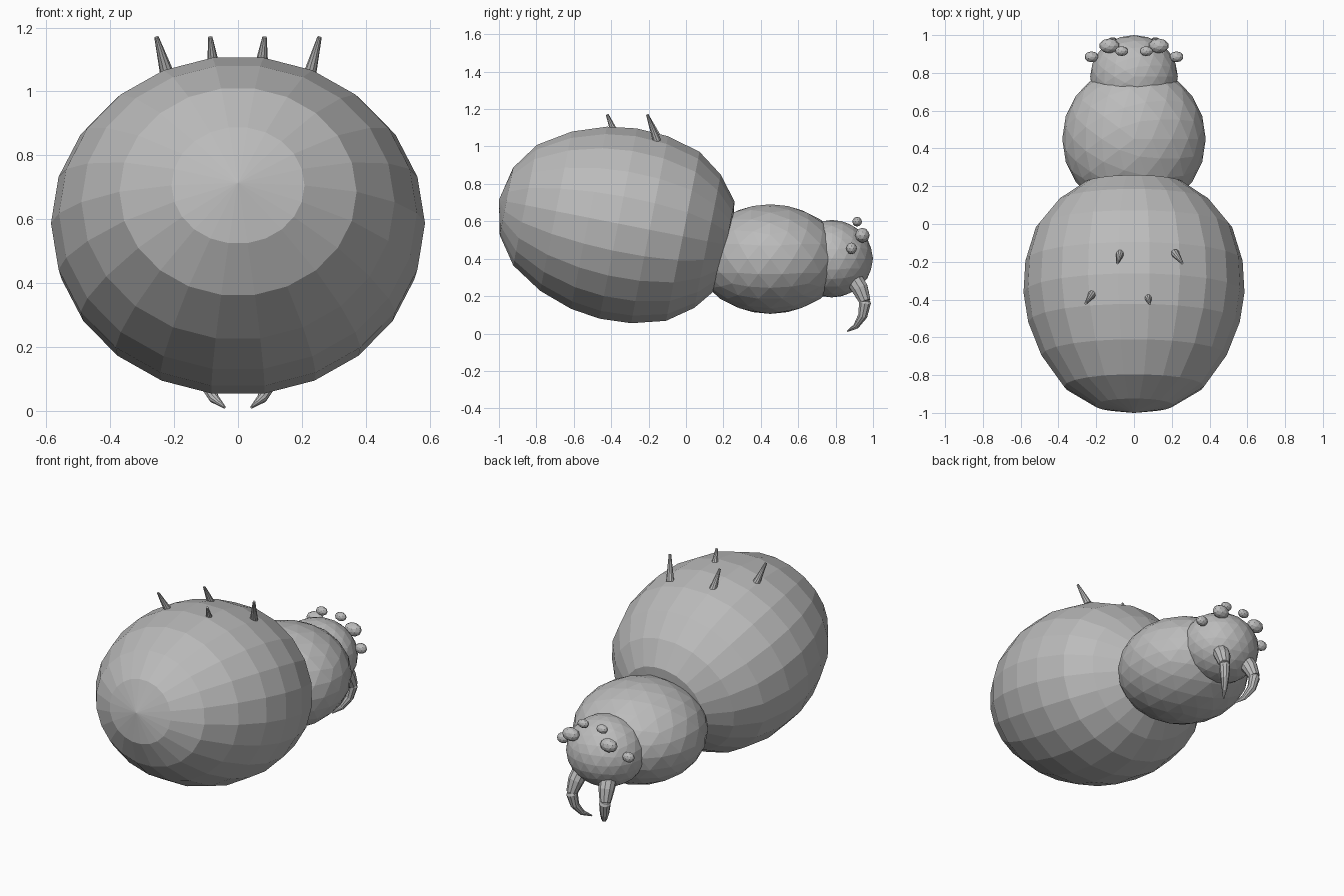
import bpy, bmesh
from math import sin, cos, pi, radians
from mathutils import Vector, Matrix

if "Cube" in bpy.data.objects:
    bpy.data.objects.remove(bpy.data.objects["Cube"], do_unlink=True)

grey = bpy.data.materials.new("body grey")
grey.use_nodes = True
colour = (0.5, 0.5, 0.5, 1)
grey.diffuse_color = colour
grey.node_tree.nodes["Principled BSDF"].inputs["Base Color"].default_value = colour


def finish(name, bm):
    bmesh.ops.recalc_face_normals(bm, faces=bm.faces)
    mesh = bpy.data.meshes.new(name)
    bm.to_mesh(mesh)
    bm.free()
    mesh.materials.append(grey)
    obj = bpy.data.objects.new(name, mesh)
    bpy.context.collection.objects.link(obj)
    return obj


def ball(name, centre, radii, detail):
    """Faceted ellipsoid."""
    bm = bmesh.new()
    shape = Matrix.Translation(centre) @ Matrix.Diagonal((*radii, 1))
    bmesh.ops.create_icosphere(bm, subdivisions=detail, radius=1, matrix=shape)
    return finish(name, bm)


def loft(name, stations, sides, squash=1.0):
    """Rings of given radius along a path; zero radius closes to a point."""
    bm = bmesh.new()
    points = [Vector(p) for p, r in stations]
    rings = []
    for i, (p, r) in enumerate(stations):
        along = points[min(i + 1, len(points) - 1)] - points[max(i - 1, 0)]
        along.normalize()
        across = (Vector((1, 0, 0)) - along * along.x).normalized()
        up = across.cross(along)
        rings.append([bm.verts.new(points[i] + r * (
            across * cos(2 * pi * k / sides) + up * squash * sin(2 * pi * k / sides)))
            for k in range(sides)])
    for a, b in zip(rings, rings[1:]):
        for k in range(sides):
            n = (k + 1) % sides
            bm.faces.new((a[k], a[n], b[n], b[k]))
    for ring, station in ((rings[0], stations[0]), (rings[-1], stations[-1])):
        if station[1] > 0:
            bm.faces.new(ring)
    bmesh.ops.remove_doubles(bm, verts=bm.verts, dist=0.0001)
    return finish(name, bm)


# Abdomen: tilted, slightly flattened egg
tilt = radians(11.2)
axis = Vector((0, cos(tilt), -sin(tilt)))
middle = Vector((0, -0.3625, 0.588))
profile = [(-0.65, 0), (-0.609, 0.208), (-0.507, 0.371), (-0.339, 0.49),
           (-0.16, 0.56), (0, 0.585), (0.171, 0.575), (0.352, 0.52),
           (0.487, 0.41), (0.587, 0.267), (0.62, 0)]
loft("abdomen", [(middle + axis * t, r) for t, r in profile], 22, 0.895)

# Thorax and head
ball("thorax", (0, 0.45, 0.398), (0.38, 0.39, 0.293), 3)
ball("head", (0, 0.78, 0.4), (0.232, 0.22, 0.207), 3)

for side, s in (("left", 1), ("right", -1)):
    # Eyes
    ball(side + "_upper_eye", (s * 0.065, 0.915, 0.598), (0.036, 0.026, 0.026), 2)
    ball(side + "_main_eye", (s * 0.13, 0.943, 0.525), (0.054, 0.039, 0.04), 2)
    ball(side + "_outer_eye", (s * 0.225, 0.885, 0.455), (0.037, 0.029, 0.031), 2)
    # Jaw and hooked fang
    loft(side + "_jaw", [((s * 0.09, 0.885, 0.31), 0.05), ((s * 0.105, 0.93, 0.24), 0.046),
                         ((s * 0.115, 0.957, 0.172), 0.032)], 10)
    loft(side + "_fang", [((s * 0.115, 0.957, 0.176), 0.027), ((s * 0.113, 0.957, 0.165), 0.033),
                          ((s * 0.102, 0.945, 0.095), 0.026), ((s * 0.075, 0.91, 0.04), 0.016),
                          ((s * 0.042, 0.863, 0.012), 0.004)], 10)

# Spines on the back of the abdomen
spines = {
    "front_right_spine": ((-0.073, -0.155, 1.05), (-0.087, -0.207, 1.17)),
    "front_left_spine": ((0.218, -0.155, 1.03), (0.255, -0.207, 1.17)),
    "rear_right_spine": ((-0.22, -0.37, 1.05), (-0.255, -0.42, 1.17)),
    "rear_left_spine": ((0.072, -0.38, 1.07), (0.083, -0.422, 1.17)),
}
for name, (base, tip) in spines.items():
    loft(name, [(base, 0.023), (tip, 0.007)], 10)
